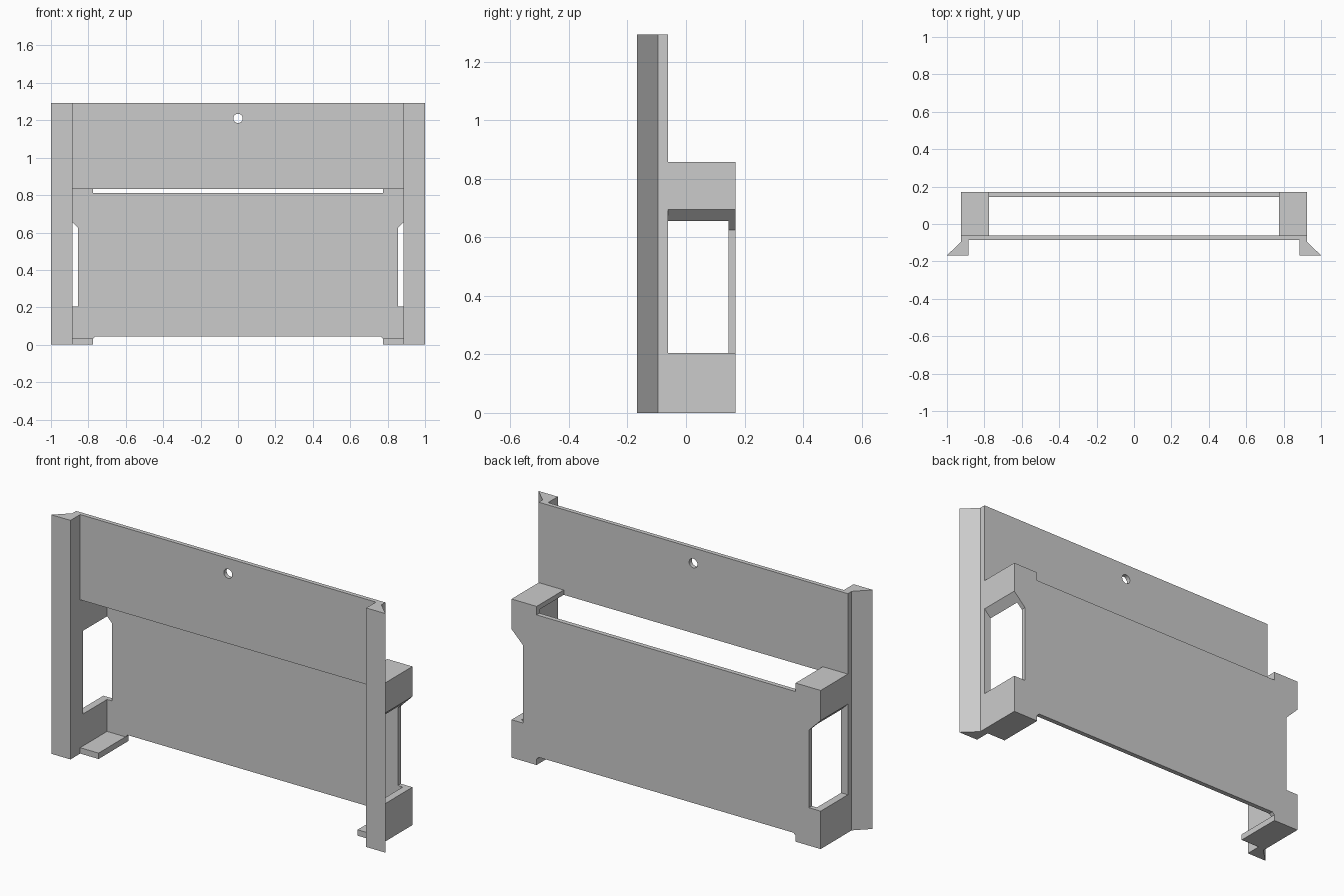
import bpy, bmesh, math
from mathutils import Vector

if "Cube" in bpy.data.objects:
    bpy.data.objects.remove(bpy.data.objects["Cube"])

grey = bpy.data.materials.new("plain grey")
grey.diffuse_color = (0.6, 0.6, 0.6, 1)
grey.use_nodes = True
grey.node_tree.nodes["Principled BSDF"].inputs["Base Color"].default_value = grey.diffuse_color


def prism(name, pts, axis, lo, hi):
    """Extrude a 2D outline along y (points are x, z) or z (points are x, y)."""
    bm = bmesh.new()
    if axis == 'y':
        verts = [bm.verts.new((a, lo, b)) for a, b in pts]
        move = Vector((0, hi - lo, 0))
    else:
        verts = [bm.verts.new((a, b, lo)) for a, b in pts]
        move = Vector((0, 0, hi - lo))
    face = bm.faces.new(verts)
    res = bmesh.ops.extrude_face_region(bm, geom=[face])
    new = [v for v in res['geom'] if isinstance(v, bmesh.types.BMVert)]
    bmesh.ops.translate(bm, verts=new, vec=move)
    bmesh.ops.recalc_face_normals(bm, faces=bm.faces)
    mesh = bpy.data.meshes.new(name)
    bm.to_mesh(mesh)
    bm.free()
    ob = bpy.data.objects.new(name, mesh)
    mesh.materials.append(grey)
    bpy.context.collection.objects.link(ob)
    return ob


def rect(x0, x1, a, b):
    return [(x0, a), (x1, a), (x1, b), (x0, b)]


def combine(target, other, operation):
    """Apply a boolean and remove the helper."""
    mod = target.modifiers.new("join", 'BOOLEAN')
    mod.operation = operation
    mod.solver = 'EXACT'
    mod.object = other
    bpy.context.view_layer.objects.active = target
    bpy.ops.object.modifier_apply(modifier=mod.name)
    bpy.data.objects.remove(other)


FRONT, INNER, BACK = -0.085, 0.145, 0.17
SIDE_IN, SIDE_OUT, CAP_IN = 0.885, 0.925, 0.775
TOP, SHELF = 1.293, 0.858

# back panel with raised corners, lower lip and small bevels at the feet
half = [(0.762, 0.045), (CAP_IN, 0.032), (CAP_IN, 0), (SIDE_OUT, 0),
        (SIDE_OUT, SHELF), (CAP_IN, SHELF), (CAP_IN, 0.812)]
outline = half + [(-x, z) for x, z in reversed(half)]
frame = prism("wall_holder_frame", outline, 'y', INNER, BACK)

# upper front panel
combine(frame, prism("front_panel", rect(-SIDE_OUT, SIDE_OUT, 0.832, TOP),
                     'y', FRONT, -0.062), 'UNION')

for s in (-1, 1):
    # corner post with flared outer edge
    post = [(1, -0.168), (SIDE_IN, -0.168), (SIDE_IN, -0.062),
            (SIDE_OUT, -0.062), (SIDE_OUT, -0.095)]
    combine(frame, prism("post", [(s * x, y) for x, y in post],
                         'z', 0, TOP), 'UNION')
    # side wall, top cap and bottom cap as one C-shaped bracket
    bracket = [(SIDE_OUT, 0), (SIDE_OUT, SHELF), (CAP_IN, SHELF), (CAP_IN, 0.832),
               (SIDE_IN, 0.832), (SIDE_IN, 0.032), (CAP_IN, 0.032), (CAP_IN, 0)]
    combine(frame, prism("side_bracket", [(s * x, z) for x, z in bracket],
                         'y', FRONT, BACK), 'UNION')
    # side window, wrapping round the back corner with a sloped top
    window = [(0.855, 0.205), (1.1, 0.205), (1.1, 0.87), (0.855, 0.625)]
    combine(frame, prism("window_cutter", [(s * x, z) for x, z in window],
                         'y', -0.062, 0.3), 'DIFFERENCE')

# hanging hole
circle = [(0.025 * math.cos(i * math.tau / 32), 1.21 + 0.025 * math.sin(i * math.tau / 32))
          for i in range(32)]
combine(frame, prism("hole_cutter", circle, 'y', -0.2, 0.0), 'DIFFERENCE')

# tidy flat faces and keep edges crisp
bm = bmesh.new()
bm.from_mesh(frame.data)
bmesh.ops.remove_doubles(bm, verts=bm.verts, dist=1e-4)
bmesh.ops.dissolve_limit(bm, angle_limit=0.01, verts=bm.verts, edges=bm.edges)
bm.to_mesh(frame.data)
bm.free()
frame.select_set(True)
bpy.context.view_layer.objects.active = frame
bpy.ops.object.shade_smooth_by_angle()
